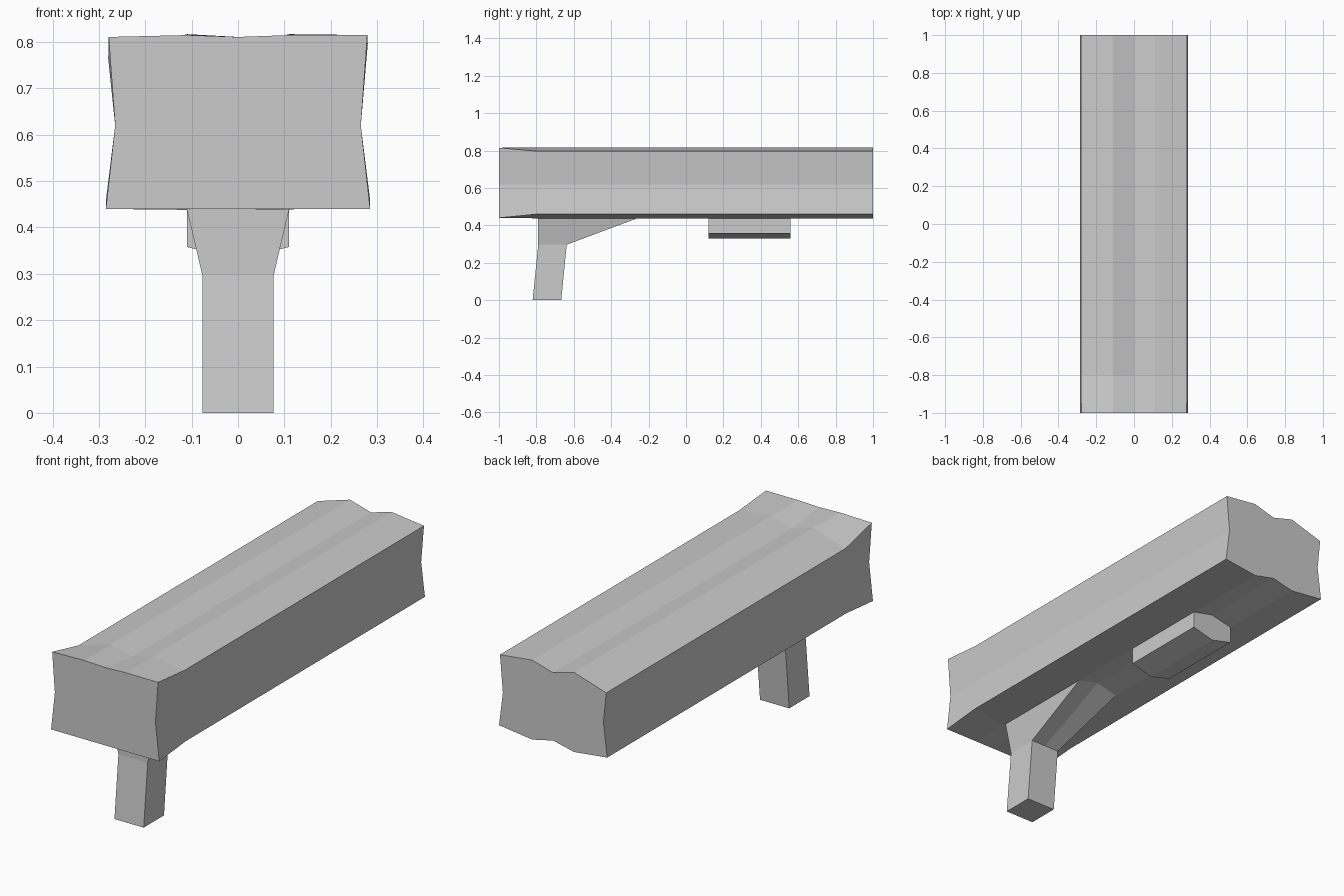
import bpy

if "Cube" in bpy.data.objects:
    bpy.data.objects.remove(bpy.data.objects["Cube"])

grey = bpy.data.materials.new("plain grey")
grey.diffuse_color = (0.6, 0.6, 0.6, 1)
grey.use_nodes = True
grey.node_tree.nodes["Principled BSDF"].inputs["Base Color"].default_value = grey.diffuse_color


def loft(name, rings, caps_start=(), caps_end=()):
    """Skin matching closed rings; caps are index lists within a ring."""
    n = len(rings[0])
    verts = [p for ring in rings for p in ring]
    faces = []
    for k in range(len(rings) - 1):
        for i in range(n):
            j = (i + 1) % n
            faces.append((k * n + i, k * n + j, (k + 1) * n + j, (k + 1) * n + i))
    faces += [tuple(reversed(c)) for c in caps_start]
    last = (len(rings) - 1) * n
    faces += [tuple(last + i for i in c) for c in caps_end]
    mesh = bpy.data.meshes.new(name)
    mesh.from_pydata(verts, [], faces)
    mesh.materials.append(grey)
    obj = bpy.data.objects.new(name, mesh)
    bpy.context.collection.objects.link(obj)
    return obj


def body_ring(y, top, bottom, top_w):
    """Beam section: five top points, pinched sides, five bottom points."""
    tx = (top_w, 0.11, 0, -0.11, -top_w)
    bx = (-0.285, -0.11, 0, 0.11, 0.285)
    pts = list(zip(tx, top)) + [(-0.265, 0.62)] + list(zip(bx, bottom)) + [(0.265, 0.62)]
    return [(x, y, z) for x, z in reversed(pts)]


# Long body: grooved section that squares off at the front
groove_top = (0.797, 0.817, 0.786, 0.817, 0.765)
groove_bottom = (0.458, 0.438, 0.463, 0.438, 0.46)
flat_top = (0.815, 0.815, 0.811, 0.815, 0.811)
flat_bottom = (0.44, 0.44, 0.44, 0.44, 0.44)
end = tuple(range(12))
loft("body", [
    body_ring(1.0, groove_top, groove_bottom, 0.28),
    body_ring(-0.8, groove_top, groove_bottom, 0.28),
    body_ring(-1.0, flat_top, flat_bottom, 0.279),
], [end], [end])


def plan_ring(w, y0, y1, z_side, z_mid):
    """Six-point horizontal ring with a separate centreline height."""
    return [(-w, y0, z_side), (-w, y1, z_side), (0, y1, z_mid),
            (w, y1, z_side), (w, y0, z_side), (0, y0, z_mid)]


bottom_caps = [(0, 1, 2, 5), (5, 2, 3, 4)]

# Front leg: broad wedge against the body, narrowing to a leaning post
loft("front_leg", [
    plan_ring(0.11, -0.79, -0.26, 0.438, 0.463),
    plan_ring(0.077, -0.79, -0.638, 0.297, 0.297),
    plan_ring(0.077, -0.82, -0.667, 0.0, 0.0),
], [], bottom_caps)

# Rear block under the body with a shallow V-shaped bottom
loft("rear_block", [
    plan_ring(0.11, 0.12, 0.56, 0.438, 0.463),
    plan_ring(0.11, 0.12, 0.56, 0.358, 0.33),
], [], bottom_caps)

# Make every face point outward: rings run clockwise seen along the loft
import bmesh
for obj in bpy.context.collection.objects:
    bm = bmesh.new()
    bm.from_mesh(obj.data)
    bmesh.ops.recalc_face_normals(bm, faces=bm.faces)
    bm.to_mesh(obj.data)
    bm.free()
